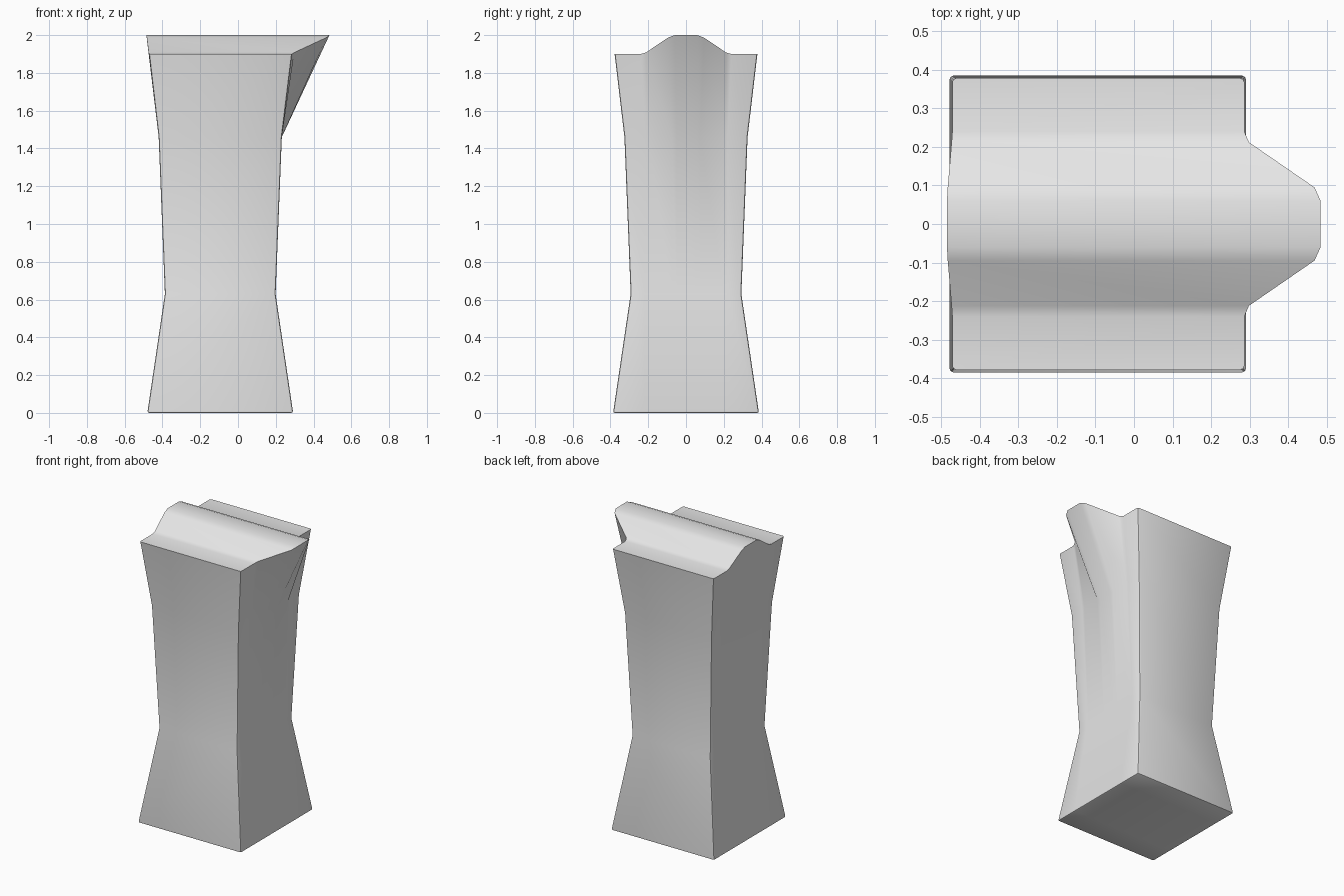
import bpy
import bmesh

cube = bpy.data.objects.get("Cube")
if cube:
    bpy.data.objects.remove(cube)

# One plain grey for the whole casting
grey = bpy.data.materials.new("plain_grey")
grey.use_nodes = True
colour = (0.8, 0.8, 0.8, 1)
grey.diffuse_color = colour
grey.node_tree.nodes["Principled BSDF"].inputs["Base Color"].default_value = colour

AXIS = -0.094  # x of the body's centre line
# Waisted body: height and half width of each level
LEVELS = [(0, 0.386), (0.63, 0.293), (1.46, 0.326)]
COLUMNS = [0.22, 0.2, 0.075, 0.05]  # half widths of the side columns
# Rim from the corner to the ridge: y, height, back x, spout x
RIM = [(0.378, 1.9, -0.471, 0.286), (0.24, 1.9, -0.471, 0.286),
       (0.212, 1.908, -0.473, 0.298), (0.095, 1.987, -0.483, 0.468),
       (0.06, 2.0, -0.485, 0.484)]


def mirrored(half):
    """Complete a half row, outer to inner, across y = 0."""
    return half + [(x, -y, z) for x, y, z in reversed(half)]


bm = bmesh.new()


def add_level(back, spout):
    return [[bm.verts.new(p) for p in mirrored(row)] for row in (back, spout)]


def skin(a, b):
    for i in range(len(a) - 1):
        bm.faces.new((a[i], a[i + 1], b[i + 1], b[i]))


# Body levels, ending in the stepped rim
rows = []
for z, half in LEVELS:
    rows.append(add_level(*[[(AXIS + s * half, y, z) for y in [half] + COLUMNS]
                            for s in (-1, 1)]))
rows.append(add_level([(b, y, z) for y, z, b, s in RIM],
                      [(s, y, z) for y, z, b, s in RIM]))

# Walls, with the spout pulled out of the +x side
for low, high in zip(rows, rows[1:]):
    for side in (0, 1):
        skin(low[side], high[side])
    for end in (0, -1):
        bm.faces.new((low[0][end], low[1][end], high[1][end], high[0][end]))

# Ridged top and flat base
skin(*rows[-1])
bm.faces.new(rows[0][0] + rows[0][1][::-1])
bmesh.ops.recalc_face_normals(bm, faces=bm.faces)

# Slightly round the four upright corners and the foot
ends = {row[side][end] for row in rows for side in (0, 1) for end in (0, -1)}
foot = {v for side in rows[0] for v in side}
edges = []
for e in bm.edges:
    a, b = e.verts
    upright = a in ends and b in ends and abs(a.co.z - b.co.z) > 0.1
    base = a in foot and b in foot
    if upright or base:
        edges.append(e)
bmesh.ops.bevel(bm, geom=edges, offset=0.01, segments=2, profile=0.5,
                affect='EDGES', clamp_overlap=True)

mesh = bpy.data.meshes.new("spouted_pillar")
bm.to_mesh(mesh)
bm.free()
mesh.materials.append(grey)
pillar = bpy.data.objects.new("spouted_pillar", mesh)
bpy.context.collection.objects.link(pillar)
bpy.context.view_layer.objects.active = pillar
pillar.select_set(True)
bpy.ops.object.shade_smooth_by_angle(angle=0.6)
